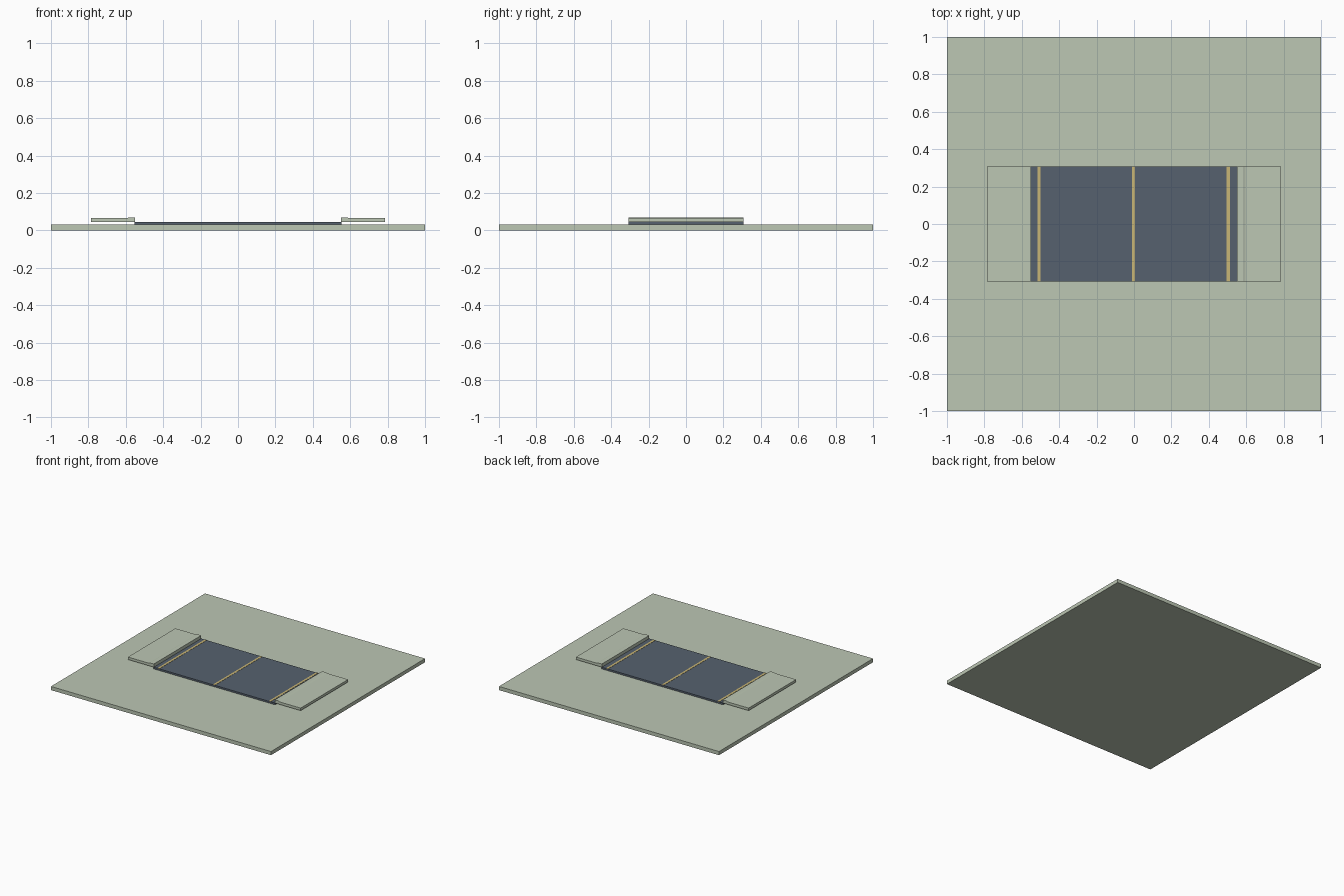
import bpy, bmesh

if "Cube" in bpy.data.objects:
    bpy.data.objects.remove(bpy.data.objects["Cube"])


def material(name, rgb):
    m = bpy.data.materials.new(name)
    lin = [((c / 255 + 0.055) / 1.055) ** 2.4 for c in rgb]
    m.diffuse_color = (*lin, 1)
    m.use_nodes = True
    m.node_tree.nodes["Principled BSDF"].inputs["Base Color"].default_value = m.diffuse_color
    return m


GREEN = material("pale_green", (188, 199, 180))
SLATE = material("slate_blue", (86, 97, 110))
GOLD = material("gold", (201, 182, 118))


def extrude_profile(name, profile, half_depth, mat):
    """Extrude an x-z outline along y, centred on y = 0."""
    bm = bmesh.new()
    face = bm.faces.new([bm.verts.new((x, -half_depth, z)) for x, z in profile])
    new = bmesh.ops.extrude_face_region(bm, geom=[face])["geom"]
    bmesh.ops.translate(bm, vec=(0, 2 * half_depth, 0),
                        verts=[v for v in new if isinstance(v, bmesh.types.BMVert)])
    bmesh.ops.recalc_face_normals(bm, faces=bm.faces)
    mesh = bpy.data.meshes.new(name)
    bm.to_mesh(mesh)
    bm.free()
    mesh.materials.append(mat)
    ob = bpy.data.objects.new(name, mesh)
    bpy.context.collection.objects.link(ob)
    return ob


def slab(name, x0, x1, z0, z1, half_depth, mat):
    return extrude_profile(name, [(x0, z0), (x1, z0), (x1, z1), (x0, z1)], half_depth, mat)


# Ground plate and raised deck
slab("base_plate", -1, 1, 0, 0.03, 1, GREEN)
slab("deck", -0.553, 0.553, 0.03, 0.044, 0.308, SLATE)

# Thin painted stripes across the deck
for label, x in (("left", -0.508), ("middle", -0.003), ("right", 0.503)):
    slab(f"{label}_stripe", x - 0.009, x + 0.009, 0.043, 0.0455, 0.308, GOLD)

# Overhanging end wings with a small raised lip on the inner edge
wing = [(0.55, 0.044), (0.785, 0.044), (0.785, 0.065),
        (0.595, 0.065), (0.583, 0.07), (0.55, 0.07)]
for label, side in (("left", -1), ("right", 1)):
    extrude_profile(f"{label}_wing", [(side * x, z) for x, z in wing], 0.308, GREEN)
